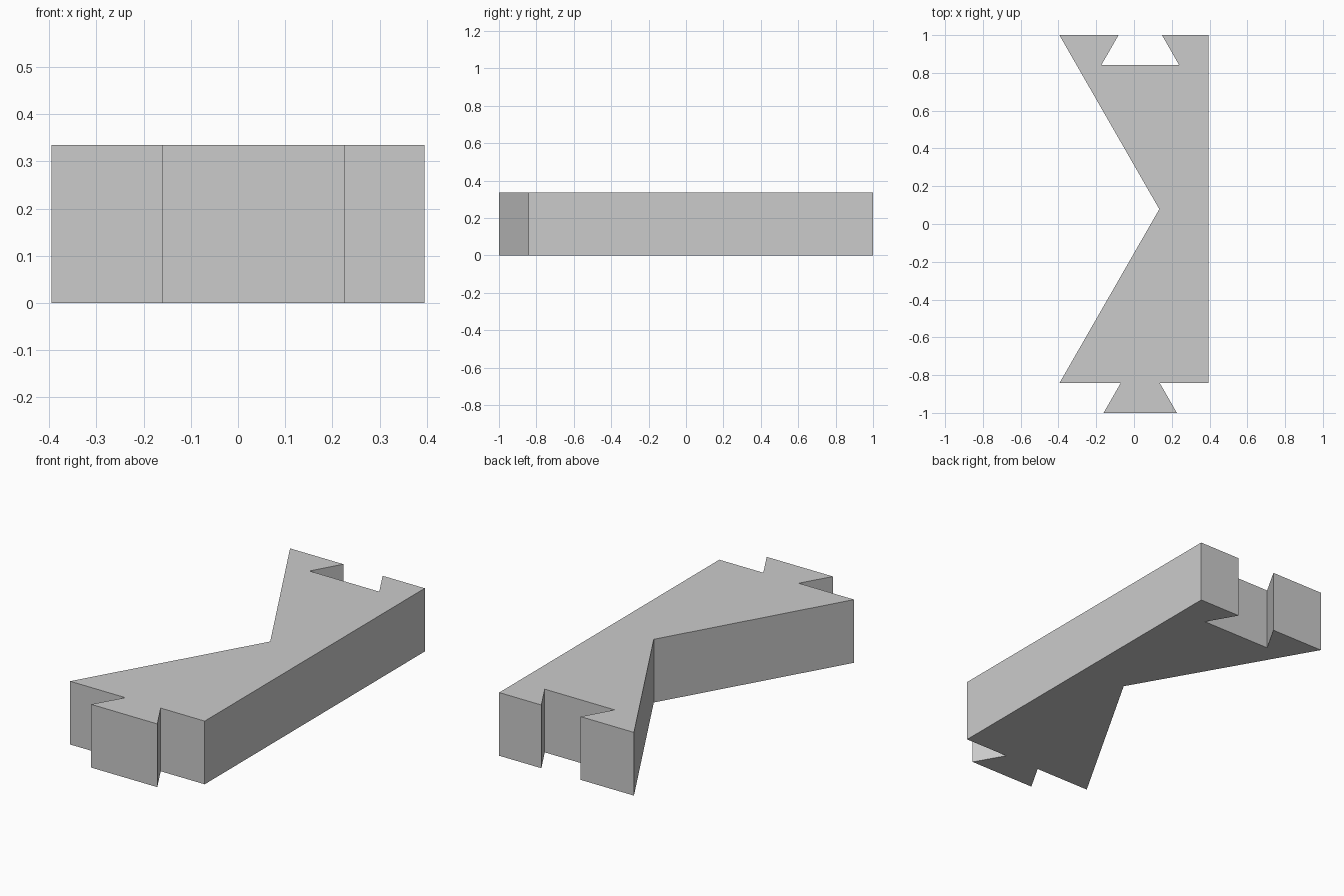
import bpy
import bmesh

HEIGHT = 0.335
HALF_WIDTH = 0.395
FRONT, BACK = -0.843, 1.0      # ends of the main body
JOINT_X = 0.033                # centre line of the dovetails
SLANT = 0.09                   # sideways run of a dovetail flank

cube = bpy.data.objects.get("Cube")
if cube:
    bpy.data.objects.remove(cube, do_unlink=True)

# Single plain grey
grey = bpy.data.materials.new("light_grey")
grey.use_nodes = True
colour = (0.6, 0.6, 0.6, 1)
grey.diffuse_color = colour
grey.node_tree.nodes["Principled BSDF"].inputs["Base Color"].default_value = colour


def dovetail(neck_y, wide_y, wide_half):
    """Flared joint outline, listed from left to right in x."""
    neck_half = wide_half - SLANT
    return [(JOINT_X - neck_half, neck_y), (JOINT_X - wide_half, wide_y),
            (JOINT_X + wide_half, wide_y), (JOINT_X + neck_half, neck_y)]


def extrude_profile(name, points, height):
    bm = bmesh.new()
    base = bm.faces.new([bm.verts.new((x, y, 0)) for x, y in points])
    result = bmesh.ops.extrude_face_region(bm, geom=[base], use_keep_orig=True)
    top = [v for v in result["geom"] if isinstance(v, bmesh.types.BMVert)]
    bmesh.ops.translate(bm, verts=top, vec=(0, 0, height))
    bmesh.ops.recalc_face_normals(bm, faces=bm.faces)
    mesh = bpy.data.meshes.new(name)
    bm.to_mesh(mesh)
    bm.free()
    mesh.materials.append(grey)
    obj = bpy.data.objects.new(name, mesh)
    bpy.context.collection.objects.link(obj)
    return obj


# Outline: front tail, straight side, back socket, V-shaped waist
tail = dovetail(FRONT, -1.0, 0.194)
socket = dovetail(BACK, 0.843, 0.205)
outline = ([(-HALF_WIDTH, FRONT)] + tail
           + [(HALF_WIDTH, FRONT), (HALF_WIDTH, BACK)] + socket[::-1]
           + [(-HALF_WIDTH, BACK), (0.134, (FRONT + BACK) / 2)])
extrude_profile("dovetail_block", outline, HEIGHT)
